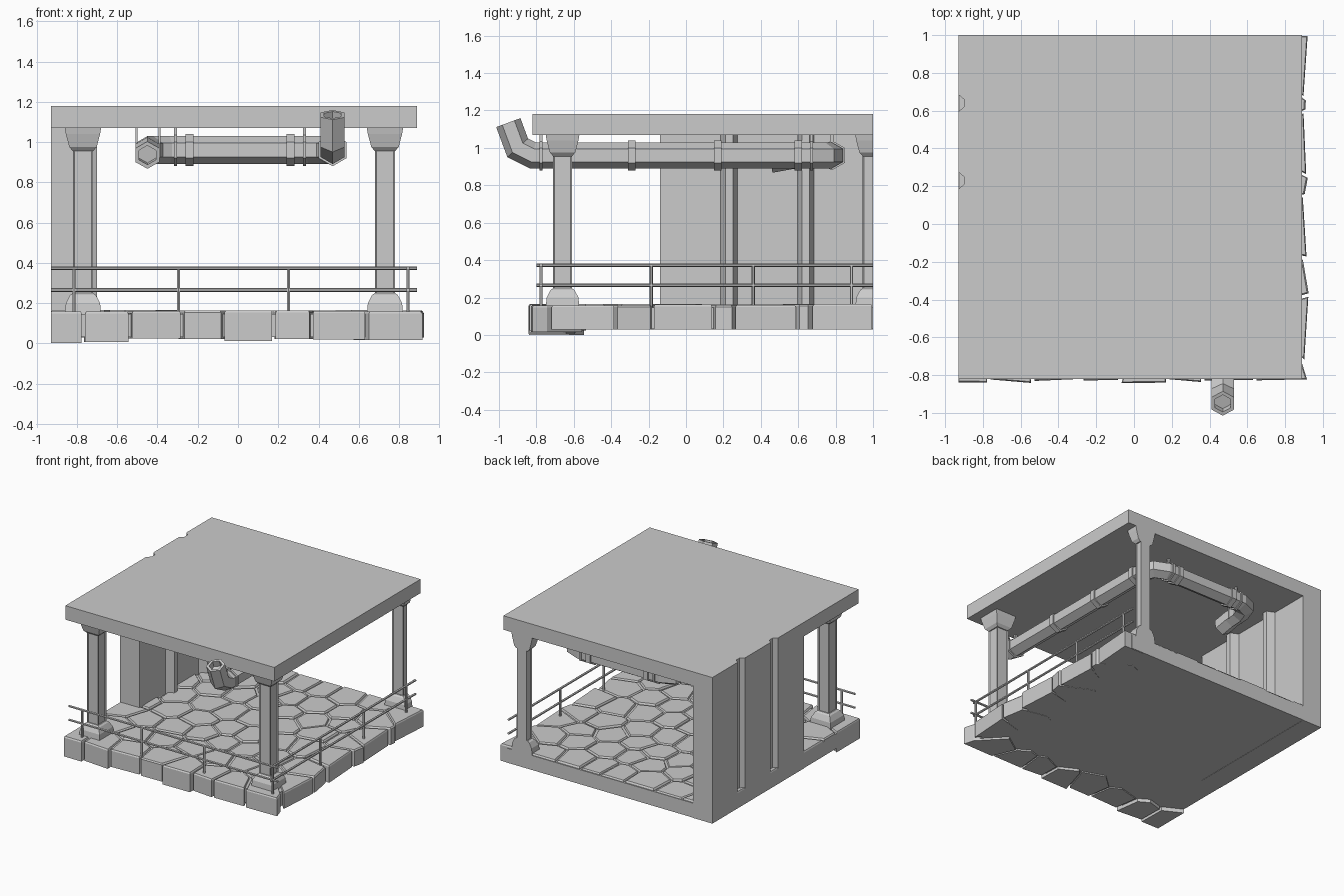
import bpy, bmesh, random
from math import sin, cos, pi
from mathutils import Vector

random.seed(4)
cube = bpy.data.objects.get("Cube")
if cube:
    bpy.data.objects.remove(cube, do_unlink=True)

grey = bpy.data.materials.new("plain_grey")
grey.use_nodes = True
grey.diffuse_color = (0.6, 0.6, 0.6, 1)
grey.node_tree.nodes["Principled BSDF"].inputs["Base Color"].default_value = (0.6, 0.6, 0.6, 1)


def finish(name, bm):
    bmesh.ops.recalc_face_normals(bm, faces=bm.faces)
    mesh = bpy.data.meshes.new(name)
    bm.to_mesh(mesh)
    bm.free()
    mesh.materials.append(grey)
    obj = bpy.data.objects.new(name, mesh)
    bpy.context.collection.objects.link(obj)
    return obj


def loft(bm, rings):
    """Skin a list of equal rings and cap both ends."""
    rows = [[bm.verts.new(p) for p in ring] for ring in rings]
    n = len(rows[0])
    sides = []
    for a, b in zip(rows, rows[1:]):
        for i in range(n):
            k = (i + 1) % n
            sides.append(bm.faces.new((a[i], a[k], b[k], b[i])))
    bm.faces.new(rows[0][::-1])
    bm.faces.new(rows[-1])
    return sides


def prism(name, outline, z0, z1):
    bm = bmesh.new()
    loft(bm, [[(x, y, z) for x, y in outline] for z in (z0, z1)])
    return finish(name, bm)


def box(name, x0, x1, y0, y1, z0, z1):
    return prism(name, [(x0, y0), (x1, y0), (x1, y1), (x0, y1)], z0, z1)


def sweep(name, path, radius, sides=6, hollow=False):
    """Mitred tube along a path, optionally with recessed open ends."""
    pts = [Vector(p) for p in path]
    dirs = [(b - a).normalized() for a, b in zip(pts, pts[1:])]
    d = dirs[0]
    side = d.cross(Vector((0, 0, 1)))
    side = side.normalized() if side.length > 0.1 else Vector((1, 0, 0))
    up = side.cross(d)
    ring = [pts[0] + radius * (up * cos(2 * pi * i / sides) + side * sin(2 * pi * i / sides))
            for i in range(sides)]
    rings = [ring]
    for i, d in enumerate(dirs):
        p = pts[i + 1]
        t = (d + dirs[min(i + 1, len(dirs) - 1)]).normalized()
        ring = [v + d * ((p - v).dot(t) / d.dot(t)) for v in ring]
        rings.append(ring)
    if hollow:
        first = [pts[0].lerp(v, 0.7) for v in rings[0]]
        last = [pts[-1].lerp(v, 0.7) for v in rings[-1]]
        rings = ([[v + dirs[0] * 0.05 for v in first], first] + rings
                 + [last, [v - dirs[-1] * 0.05 for v in last]])
    bm = bmesh.new()
    loft(bm, rings)
    return finish(name, bm)


# Main extents
LEFT, RIGHT, FRONT, BACK = -0.93, 0.89, -0.82, 1.0
FLOOR, CEILING, TOP = 0.16, 1.07, 1.18
GROOVES = (0.64, 0.23)


def groove(x, y, depth):
    return [(x, y + 0.045), (x + depth, y + 0.02), (x + depth, y - 0.02), (x, y - 0.045)]


# Roof, wall and floor slab
outer = [p for y in GROOVES for p in groove(LEFT, y, 0.03)]
prism("roof", [(LEFT, BACK)] + outer + [(LEFT, FRONT), (RIGHT, FRONT), (RIGHT, BACK)], CEILING, TOP)
inner = [p for y in GROOVES[::-1] for p in groove(-0.76, y, 0.06)[::-1]]
prism("wall", [(LEFT, BACK)] + outer + [(LEFT, -0.14), (-0.76, -0.14)] + inner + [(-0.76, BACK)],
      0.13, CEILING)
box("wall_foot", LEFT, -0.76, -0.14, BACK, 0.03, 0.13)
box("floor_slab", LEFT, 0.86, -0.79, BACK, 0.032, 0.146)


# Floor stones: jittered cells with gaps, the edge ones deep and ragged
def clip(poly, point, normal):
    out = []
    for a, b in zip(poly, poly[1:] + poly[:1]):
        da, db = (a - point).dot(normal), (b - point).dot(normal)
        if da <= 0:
            out.append(a)
        if da * db < 0:
            out.append(a.lerp(b, da / (da - db)))
    return out


STEP = 0.228
XMAX, YMIN = 0.915, -0.845
sites = [Vector((LEFT + STEP * (i + 0.5) + (0.05 if j % 2 else -0.05) + random.uniform(-0.05, 0.05),
                 FRONT + STEP * (j + 0.5) + random.uniform(-0.055, 0.055)))
         for j in range(8) for i in range(8)]
bm = bmesh.new()
for s in sites:
    cell = [Vector(p) for p in ((LEFT, YMIN), (XMAX, YMIN), (XMAX, 0.995), (LEFT, 0.995))]
    for o in sites:
        if o is not s and cell:
            n = (o - s).normalized()
            cell = clip(cell, (s + o) / 2 - n * 0.009, n)
    if len(cell) < 3:
        continue
    bottom = 0.13
    if any(p.x > XMAX - 0.001 for p in cell):
        bottom = 0.03
    if any(p.y < YMIN + 0.001 for p in cell):
        bottom = random.uniform(0, 0.025)
    for p in cell:
        if p.x > XMAX - 0.001:
            p.x -= random.uniform(-0.01, 0.025)
        if p.y < YMIN + 0.001:
            p.y += random.uniform(0, 0.025)
    mid = sum(cell, Vector((0, 0))) / len(cell)
    top = random.uniform(0.157, 0.165)
    loft(bm, [[(*mid.lerp(p, k), z) for p in cell]
              for k, z in ((1, bottom), (1, top - 0.01), (0.95, top))])
finish("floor_stones", bm)


# Columns: tapered base, panelled shaft and flared capital
def column(name, cx, cy):
    def square(h, z):
        return [(cx + sx * h, cy + sy * h, z) for sx, sy in ((-1, -1), (1, -1), (1, 1), (-1, 1))]

    bm = bmesh.new()
    loft(bm, [square(h, z) for h, z in ((0.09, 0.145), (0.085, 0.2), (0.064, 0.24), (0.05, 0.25))])
    panels = loft(bm, [square(0.05, 0.245), square(0.05, 0.975)])
    loft(bm, [square(h, z) for h, z in ((0.05, 0.955), (0.068, 0.975), (0.085, 1.04), (0.09, CEILING))])
    for thickness in (0.017, 0.008):
        bmesh.ops.inset_individual(bm, faces=panels, thickness=thickness, depth=-0.008)
    # Trim whatever passes the back edge
    cut = bmesh.ops.bisect_plane(bm, geom=bm.verts[:] + bm.edges[:] + bm.faces[:],
                                 plane_co=(0, BACK, 0), plane_no=(0, 1, 0), clear_outer=True)
    edges = [e for e in cut["geom_cut"] if isinstance(e, bmesh.types.BMEdge)]
    if edges:
        bmesh.ops.holes_fill(bm, edges=edges, sides=0)
    finish(name, bm)


column("front_right_column", 0.73, -0.66)
column("front_left_column", -0.77, -0.66)
column("back_column", 0.73, 0.995)

# Railings
for z in (0.265, 0.373):
    sweep("front_rail", [(LEFT, -0.775, z), (RIGHT, -0.775, z)], 0.009)
    sweep("side_rail", [(0.845, -0.8, z), (0.845, BACK, z)], 0.009)
for x in (-0.815, -0.295, 0.25):
    sweep("front_rail_post", [(x, -0.775, 0.145), (x, -0.775, 0.373)], 0.009)
for y in (-0.775, -0.185, 0.36, 0.885):
    sweep("side_rail_post", [(0.845, y, 0.145), (0.845, y, 0.373)], 0.009)

# Ceiling pipe with bends and open ends
PX, PY, PZ = 0.47, 0.78, 0.96
sweep("ceiling_pipe", [(PX, -0.95, 1.135), (PX, -0.9, 1.0), (PX, -0.82, PZ), (PX, 0.66, PZ),
                       (0.435, 0.745, PZ), (0.35, PY, PZ), (-0.34, PY, PZ), (-0.42, 0.745, PZ),
                       (-0.45, 0.66, PZ), (-0.45, 0.56, 0.955), (-0.45, 0.45, 0.935)],
      0.069, hollow=True)

# Pipe collars and thin hangers
for y in (-0.29, 0.17, 0.6):
    sweep("pipe_collar", [(PX, y - 0.02, PZ), (PX, y + 0.02, PZ)], 0.08)
for x in (-0.24, 0.26):
    sweep("pipe_collar", [(x - 0.02, PY, PZ), (x + 0.02, PY, PZ)], 0.08)
for y in (-0.775, 0.67):
    sweep("hanger_band", [(PX, y - 0.008, PZ), (PX, y + 0.008, PZ)], 0.08)
    box("hanger", PX - 0.008, PX + 0.008, y - 0.008, y + 0.008, PZ, CEILING)
for x in (-0.31, 0.33):
    sweep("hanger_band", [(x - 0.008, PY, PZ), (x + 0.008, PY, PZ)], 0.08)
    box("hanger", x - 0.008, x + 0.008, PY - 0.008, PY + 0.008, PZ, CEILING)
for x in (-0.505, -0.39):
    box("end_hanger", x - 0.005, x + 0.005, 0.595, 0.605, 0.92, CEILING)
